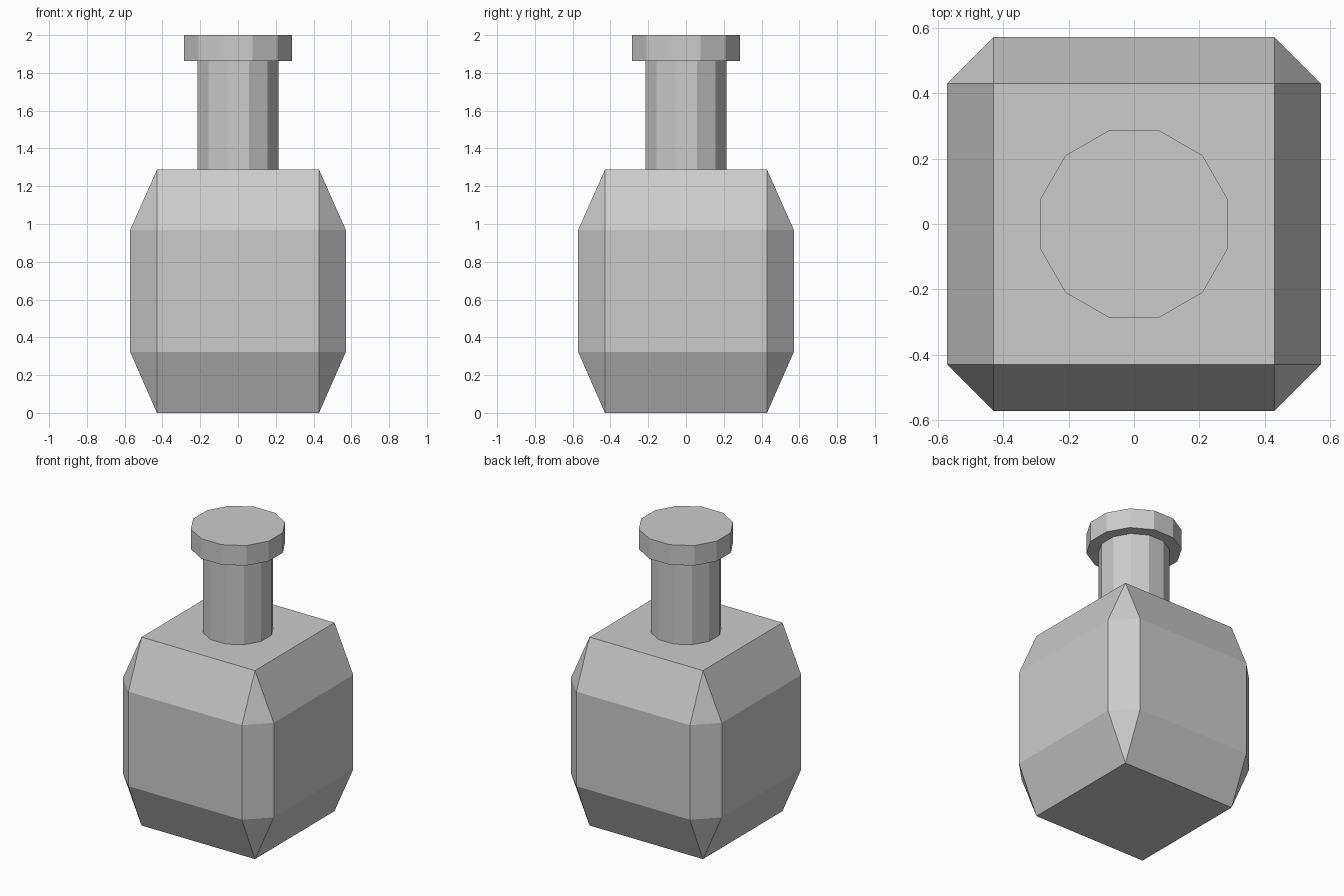
import bpy, bmesh, math

if "Cube" in bpy.data.objects:
    bpy.data.objects.remove(bpy.data.objects["Cube"])

INNER, OUTER = 0.429, 0.571            # square half-width, full half-width
Z_BASE, Z_LOW, Z_HIGH, Z_TOP = 0.0, 0.323, 0.969, 1.288
Z_CAP, Z_END = 1.863, 2.0


def add_object(name, bm):
    bmesh.ops.recalc_face_normals(bm, faces=bm.faces)
    mesh = bpy.data.meshes.new(name)
    bm.to_mesh(mesh)
    bm.free()
    obj = bpy.data.objects.new(name, mesh)
    bpy.context.collection.objects.link(obj)
    return obj


def prism(name, apothem, z0, z1, sides=12):
    # Flat-sided cylinder turned so that flats face the axes
    bm = bmesh.new()
    radius = apothem / math.cos(math.pi / sides)
    rings = [[bm.verts.new((radius * math.cos(2 * math.pi * (i + 0.5) / sides),
                            radius * math.sin(2 * math.pi * (i + 0.5) / sides), z))
              for i in range(sides)] for z in (z0, z1)]
    for ring in rings:
        bm.faces.new(ring)
    for i in range(sides):
        j = (i + 1) % sides
        bm.faces.new((rings[0][i], rings[0][j], rings[1][j], rings[1][i]))
    return add_object(name, bm)


# Bottle body: square ends, octagonal belly with triangular corner facets
bm = bmesh.new()
for sx in (-1, 1):
    for sy in (-1, 1):
        for z in (Z_BASE, Z_TOP):
            bm.verts.new((sx * INNER, sy * INNER, z))
        for z in (Z_LOW, Z_HIGH):
            bm.verts.new((sx * OUTER, sy * INNER, z))
            bm.verts.new((sx * INNER, sy * OUTER, z))
bmesh.ops.convex_hull(bm, input=bm.verts)
bmesh.ops.dissolve_limit(bm, angle_limit=math.radians(2), verts=bm.verts, edges=bm.edges)
add_object("bottle_body", bm)

# Neck and rim
prism("bottle_neck", 0.214, Z_TOP, Z_CAP)
prism("bottle_rim", 0.286, Z_CAP, Z_END)
